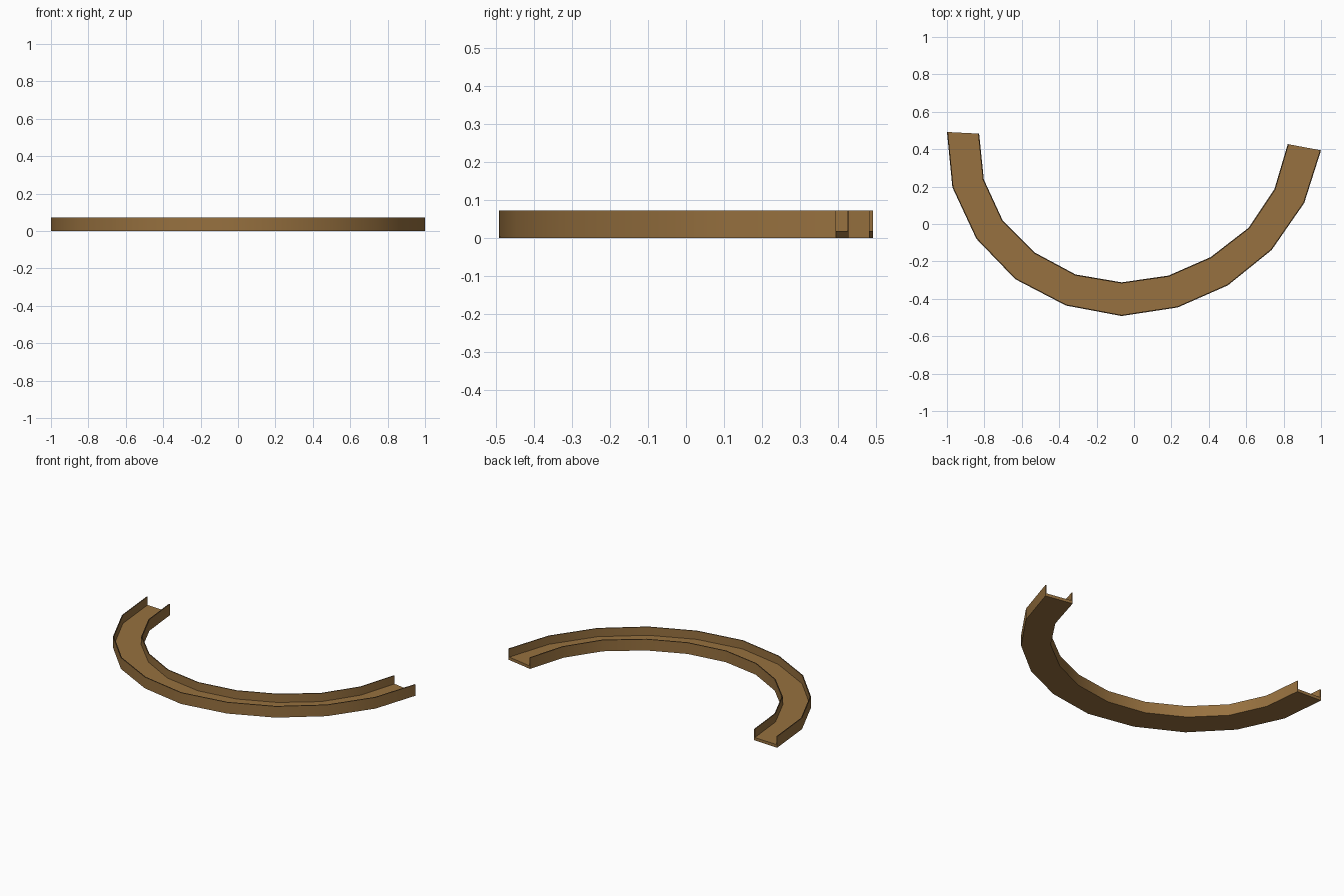
import bpy, bmesh, math
from mathutils import Vector

if "Cube" in bpy.data.objects:
    bpy.data.objects.remove(bpy.data.objects["Cube"])

HEIGHT, FLOOR, WALL = 0.073, 0.019, 0.006

# Plan outline: matching stations along the outer and inner edge of the bend
OUTER = [(-1.0, .492), (-.971, .196), (-.843, -.079), (-.635, -.295), (-.364, -.436), (-.066, -.492),
         (.234, -.446), (.502, -.328), (.736, -.139), (.91, .112), (1.0, .394)]
INNER = [(-.828, .483), (-.803, .238), (-.702, .019), (-.53, -.153), (-.312, -.27), (-.066, -.312),
         (.184, -.276), (.41, -.177), (.613, -.02), (.751, .187), (.822, .427)]


def material(name, colour):
    mat = bpy.data.materials.new(name)
    mat.diffuse_color = (*colour, 1)
    mat.use_nodes = True
    mat.node_tree.nodes["Principled BSDF"].inputs["Base Color"].default_value = mat.diffuse_color
    return mat


def section(o, i):
    """U-shaped gutter cross-section between an outer and an inner edge point."""
    o, i = Vector(o), Vector(i)
    t = WALL / (o - i).length
    profile = [(0, 0), (0, HEIGHT), (t, HEIGHT), (t, FLOOR),
               (1 - t, FLOOR), (1 - t, HEIGHT), (1, HEIGHT), (1, 0)]
    return [(*o.lerp(i, s), z) for s, z in profile]


# Curved channel: the sections joined along the bend, rims in a darker brown
bm = bmesh.new()
rings = [[bm.verts.new(p) for p in section(o, i)] for o, i in zip(OUTER, INNER)]
for a, b in zip(rings, rings[1:]):
    for k in range(8):
        n = (k + 1) % 8
        face = bm.faces.new((a[k], a[n], b[n], b[k]))
        face.material_index = 1 if k in (1, 5) else 0

# End caps: U-shaped faces closing both ends
for r in (rings[0], rings[-1]):
    bm.faces.new(r)
bmesh.ops.recalc_face_normals(bm, faces=bm.faces)

mesh = bpy.data.meshes.new("curved_channel")
bm.to_mesh(mesh)
bm.free()
mesh.materials.append(material("timber_brown", (.310, .165, .050)))
mesh.materials.append(material("dark_rim_brown", (.11, .06, .022)))
channel = bpy.data.objects.new("curved_channel", mesh)
bpy.context.collection.objects.link(channel)

# Smooth along the bend, sharp at the channel corners
bpy.context.view_layer.objects.active = channel
channel.select_set(True)
bpy.ops.object.shade_smooth_by_angle(angle=math.radians(35))
